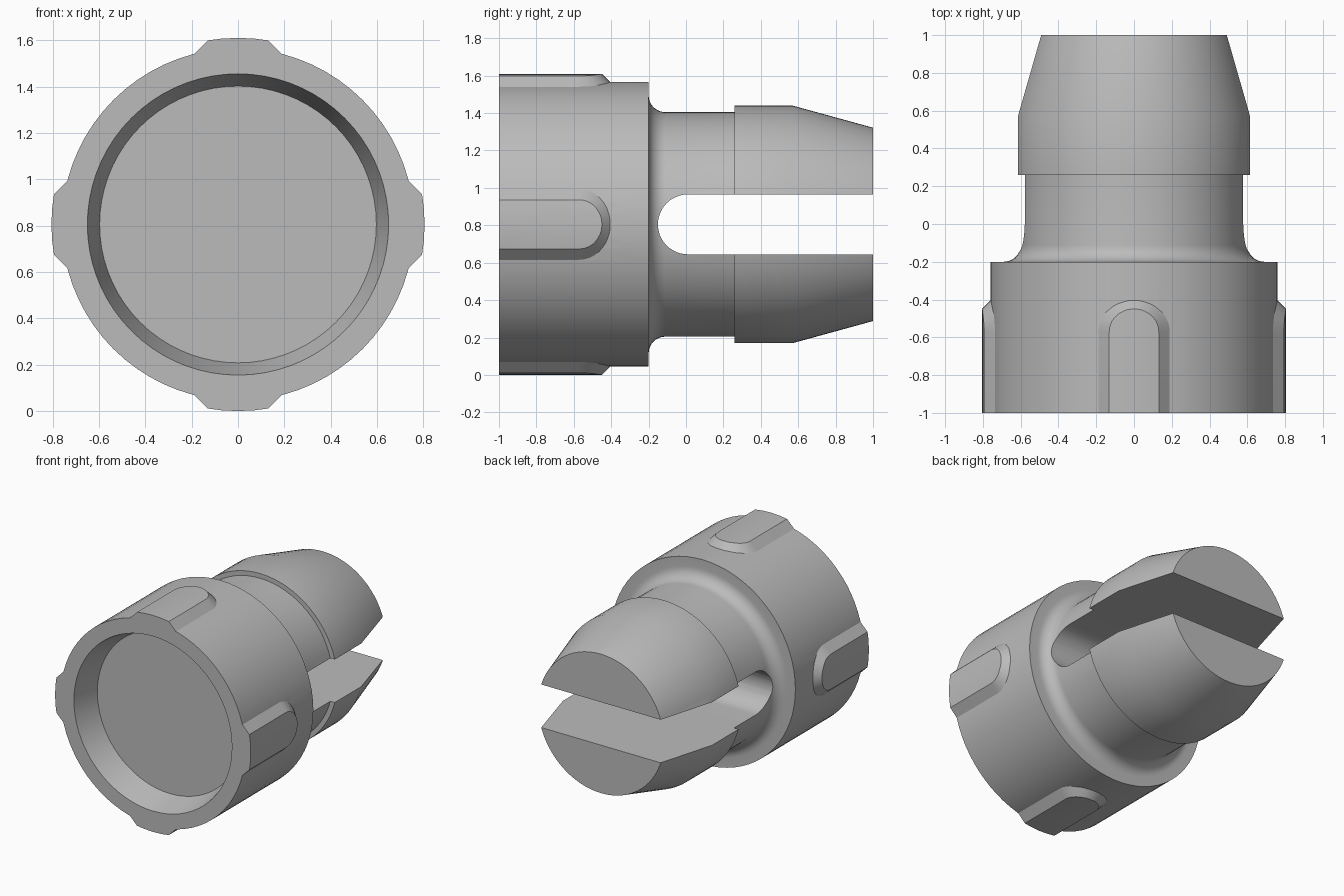
import bpy, bmesh
from math import sin, cos, pi, radians

AXIS_Z = 0.805   # height of the long axis
SEGMENTS = 72

cube = bpy.data.objects.get("Cube")
if cube:
    bpy.data.objects.remove(cube, do_unlink=True)

grey = bpy.data.materials.new("plain grey")
grey.use_nodes = True
GREY = (0.5, 0.5, 0.5, 1)
grey.diffuse_color = GREY
grey.node_tree.nodes["Principled BSDF"].inputs["Base Color"].default_value = GREY


def finish(bm, name):
    bmesh.ops.recalc_face_normals(bm, faces=bm.faces)
    mesh = bpy.data.meshes.new(name)
    bm.to_mesh(mesh)
    bm.free()
    mesh.materials.append(grey)
    obj = bpy.data.objects.new(name, mesh)
    bpy.context.collection.objects.link(obj)
    return obj


def lathe(name, profile):
    """Turn (radius, y) points about the long axis and cap both ends flat."""
    bm = bmesh.new()
    rings = []
    for r, y in profile:
        angles = [2 * pi * i / SEGMENTS for i in range(SEGMENTS)]
        rings.append([bm.verts.new((r * sin(a), y, AXIS_Z + r * cos(a))) for a in angles])
    for a, b in zip(rings, rings[1:]):
        for i in range(SEGMENTS):
            j = (i + 1) % SEGMENTS
            bm.faces.new((a[i], a[j], b[j], b[i]))
    bm.faces.new(rings[0])
    bm.faces.new(rings[-1])
    return finish(bm, name)


def bridge(bm, lower, upper):
    """Close two matching outlines into a solid."""
    n = len(lower)
    for i in range(n):
        j = (i + 1) % n
        bm.faces.new((lower[i], lower[j], upper[j], upper[i]))
    bm.faces.new(lower)
    bm.faces.new(upper)


def boolean(target, tool, operation):
    mod = target.modifiers.new(operation.lower(), 'BOOLEAN')
    mod.object, mod.operation, mod.solver = tool, operation, 'EXACT'
    bpy.context.view_layer.objects.active = target
    bpy.ops.object.modifier_apply(modifier=mod.name)
    bpy.data.objects.remove(tool, do_unlink=True)


# Collar with recessed front, filleted neck and tapered plug head
FILLET = 0.09
fillet = [(0.6 + FILLET * (1 - sin(t)), -0.2 + FILLET * (1 - cos(t)))
          for t in (pi / 2 * i / 8 for i in range(9))]
body = lathe("slotted_plug_body",
             [(0.597, -0.8), (0.65, -1), (0.76, -1), (0.76, -0.2)] + fillet
             + [(0.6, 0.26), (0.635, 0.26), (0.635, 0.57), (0.517, 1)])

# Four round-ended ribs with sloping sides, trimmed to a round outer surface
bm = bmesh.new()
for k in range(4):
    c, s = ((1, 0), (0, 1), (-1, 0), (0, -1))[k]
    outlines = []
    for h in (0.70, 0.83):
        w = 0.135 + 0.79 - h
        pts = [(w, -1)] + [(w * cos(pi * i / 20), -0.57 + w * sin(pi * i / 20))
                           for i in range(21)] + [(-w, -1)]
        outlines.append([bm.verts.new((x * c + h * s, y, AXIS_Z + h * c - x * s))
                         for x, y in pts])
    bridge(bm, *outlines)
ribs = finish(bm, "ribs")
envelope = lathe("rib_envelope", [(0.805, -1.2), (0.805, 0)])
boolean(ribs, envelope, 'INTERSECT')
boolean(body, ribs, 'UNION')

# Round-bottomed slot splitting the plug
bm = bmesh.new()
SLOT = 0.16
pts = [(1.2, SLOT)] + [(0.01 - SLOT * sin(pi * i / 24), SLOT * cos(pi * i / 24))
                       for i in range(25)] + [(1.2, -SLOT)]
bridge(bm, *[[bm.verts.new((x, y, AXIS_Z + z)) for y, z in pts] for x in (-1, 1)])
boolean(body, finish(bm, "slot_cutter"), 'DIFFERENCE')

# Smooth curved surfaces, crisp edges
bpy.ops.object.select_all(action='DESELECT')
body.select_set(True)
bpy.context.view_layer.objects.active = body
bpy.ops.object.shade_smooth_by_angle(angle=radians(25))
